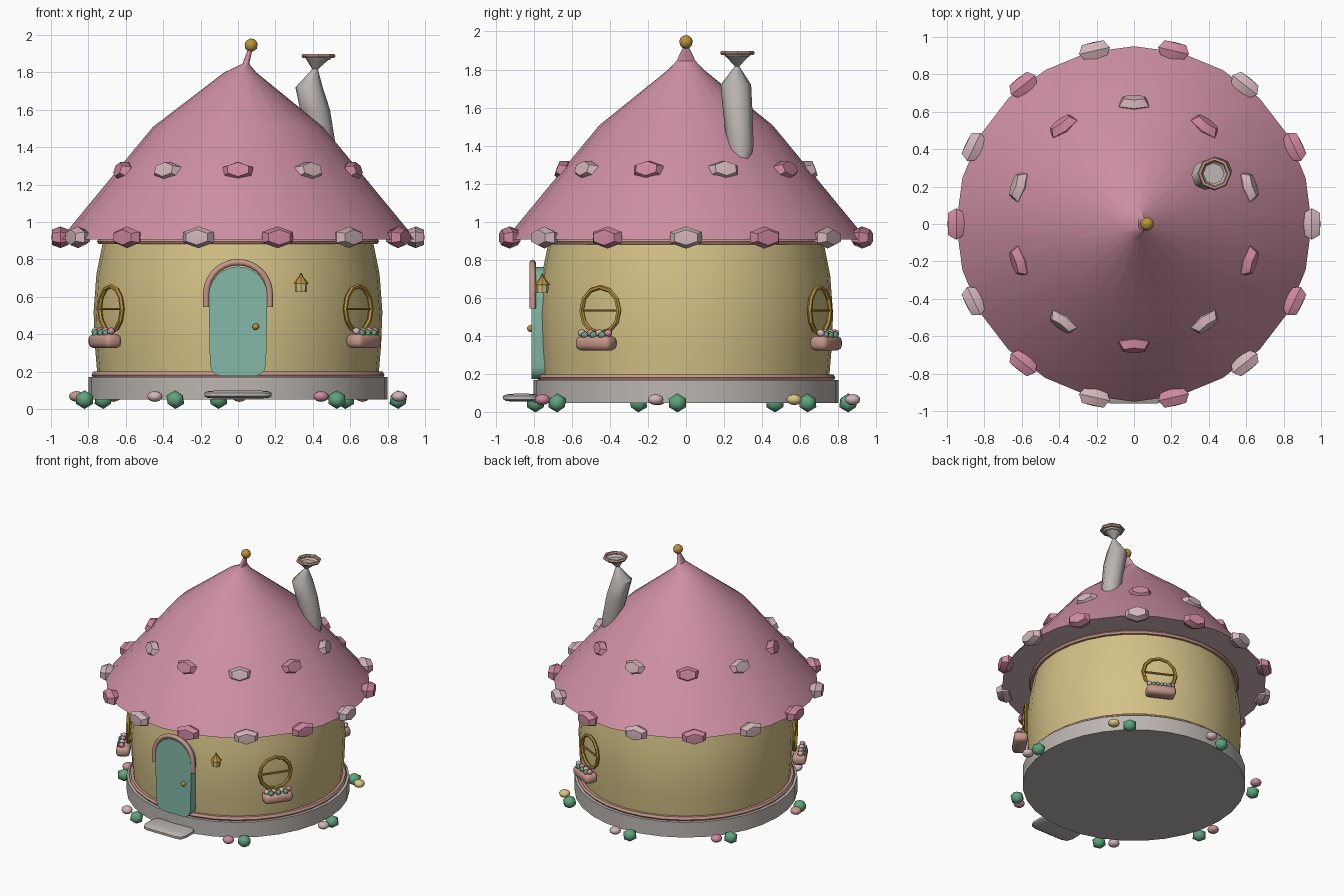
import bpy, bmesh, math
from math import sin, cos, pi, radians
from mathutils import Matrix, Vector

if "Cube" in bpy.data.objects:
    bpy.data.objects.remove(bpy.data.objects["Cube"])


def material(name, *srgb):
    """Flat material from 0-255 display values."""
    lin = [((c / 255 + 0.055) / 1.055) ** 2.4 for c in srgb] + [1]
    m = bpy.data.materials.new(name)
    m.use_nodes = True
    m.diffuse_color = lin
    m.node_tree.nodes["Principled BSDF"].inputs["Base Color"].default_value = lin
    return m


ROOF = material("roof pink", 206, 143, 165)
WALL = material("straw plaster", 211, 193, 134)
STONE = material("grey stone", 188, 182, 177)
TRIM = material("clay trim", 197, 150, 137)
TEAL = material("door teal", 132, 184, 167)
GOLD = material("gold", 186, 148, 56)
PALE = material("pale pink", 212, 182, 187)
ROSE = material("rose", 207, 136, 161)
LEAF = material("leaf green", 95, 164, 123)
LEMON = material("lemon bloom", 218, 198, 130)


def finish(name, bm, mat, smooth=None):
    bmesh.ops.recalc_face_normals(bm, faces=bm.faces)
    me = bpy.data.meshes.new(name)
    bm.to_mesh(me)
    bm.free()
    ob = bpy.data.objects.new(name, me)
    bpy.context.collection.objects.link(ob)
    me.materials.append(mat)
    if smooth:
        bpy.ops.object.select_all(action="DESELECT")
        bpy.context.view_layer.objects.active = ob
        ob.select_set(True)
        bpy.ops.object.shade_smooth_by_angle(angle=radians(smooth))
    return ob


def loft(name, rings, sides, mat, smooth=None):
    """Stack of elliptical rings: (x, y, z, radius x, radius y)."""
    bm = bmesh.new()
    loops = [[bm.verts.new((x + rx * cos(2 * pi * i / sides), y + ry * sin(2 * pi * i / sides), z))
              for i in range(sides)] for x, y, z, rx, ry in rings]
    for a, b in zip(loops, loops[1:]):
        for i in range(sides):
            j = (i + 1) % sides
            bm.faces.new((a[i], a[j], b[j], b[i]))
    bm.faces.new(loops[0])
    bm.faces.new(loops[-1])
    return finish(name, bm, mat, smooth)


def lathe(name, profile, sides, mat, smooth=None, at=(0, 0)):
    return loft(name, [(*at, z, r, r) for r, z in profile], sides, mat, smooth)


def tube(name, path, radius, mat, closed=False, sides=6, matrix=Matrix(), smooth=None):
    """Round tube along a planar path."""
    bm = bmesh.new()
    pts = [Vector(p) for p in path]
    n = len(pts)
    axis = (pts[1] - pts[0]).cross(pts[n // 2] - pts[0])
    axis = axis.normalized() if axis.length > 1e-6 else Vector((0, 0, 1))
    loops = []
    for k, p in enumerate(pts):
        before = pts[k - 1] if closed or k else p
        after = pts[(k + 1) % n] if closed or k < n - 1 else p
        side = (after - before).normalized().cross(axis)
        loops.append([bm.verts.new(p + radius * (side * cos(2 * pi * i / sides) + axis * sin(2 * pi * i / sides)))
                      for i in range(sides)])
    for k in range(n if closed else n - 1):
        a, b = loops[k], loops[(k + 1) % n]
        for i in range(sides):
            j = (i + 1) % sides
            bm.faces.new((a[i], a[j], b[j], b[i]))
    if not closed:
        bm.faces.new(loops[0])
        bm.faces.new(loops[-1])
    bm.transform(matrix)
    return finish(name, bm, mat, smooth)


def circle(rx, ry, n, z=0.0, x=0.0, y=0.0):
    return [(x + rx * cos(2 * pi * i / n), y + ry * sin(2 * pi * i / n), z) for i in range(n)]


def around(deg, radius, z):
    """Local frame on the wall: x points outward, y along the wall."""
    a = radians(deg)
    return Matrix.Translation((radius * cos(a), radius * sin(a), z)) @ Matrix.Rotation(a, 4, "Z")


def blob(name, matrix, size, mat, detail=1):
    bm = bmesh.new()
    bmesh.ops.create_icosphere(bm, subdivisions=detail, radius=1, matrix=matrix @ Matrix.Diagonal((*size, 1)))
    return finish(name, bm, mat, 60)


def pebble(name, matrix, size, mat):
    """Six-sided stone with flattened inner and outer ends."""
    bm = bmesh.new()
    bmesh.ops.create_uvsphere(bm, u_segments=6, v_segments=4, radius=1)
    for v in bm.verts:
        v.co.z = max(-0.75, min(0.75, v.co.z))
    turn = Matrix.Rotation(pi / 2, 4, "X") @ Matrix.Rotation(pi / 2, 4, "Y")
    bm.transform(matrix @ Matrix.Diagonal((*size, 1)) @ turn)
    return finish(name, bm, mat, 40)


def rounded_box(name, matrix, size, mat, bevel):
    bm = bmesh.new()
    bmesh.ops.create_cube(bm, size=1, matrix=Matrix.Diagonal((*size, 1)))
    bmesh.ops.bevel(bm, geom=bm.edges[:], offset=bevel, segments=2, profile=0.5, affect="EDGES")
    bm.transform(matrix)
    return finish(name, bm, mat, 50)


# House body
lathe("foundation", [(0.8, 0.05), (0.8, 0.17)], 32, STONE, 30)
lathe("wall", [(0.75, 0.16), (0.765, 0.34), (0.772, 0.52), (0.757, 0.72), (0.72, 0.905)], 32, WALL, 30)
tube("lower_trim", circle(0.764, 0.764, 32, 0.182), 0.02, TRIM, closed=True, smooth=40)
tube("upper_trim", circle(0.737, 0.737, 32, 0.896), 0.017, TRIM, closed=True, smooth=40)

# Roof with a bent tip, a paler underside and a finial ball
roof = loft("roof", [(0, 0, 0.907, 0.95, 0.95), (0, 0, 1.508, 0.455, 0.455), (0.012, 0, 1.80, 0.085, 0.092),
                     (0.042, 0, 1.845, 0.018, 0.05), (0.066, 0, 1.925, 0.012, 0.012)], 24, ROOF, 35)
roof.data.materials.append(PALE)
for face in roof.data.polygons:
    face.material_index = int(face.normal.z < -0.9)
blob("roof_finial", Matrix.Translation((0.07, 0, 1.945)), (0.036,) * 3, GOLD, 2)

# Stones set around the eave and halfway up the roof
for row, count, start, radius, z, size, tilt in (
        ("eave", 14, 0, 0.95, 0.918, (0.062, 0.097, 0.058), 0),
        ("upper", 10, 18, 0.637, 1.267, (0.06, 0.092, 0.057), -20)):
    for i in range(count):
        frame = around(start + i * 360 / count, radius, z) @ Matrix.Rotation(radians(tilt), 4, "Y")
        pebble(f"{row}_stone_{i + 1}", frame, size, ROSE if i % 2 else PALE)

# Leaning chimney with a pinched neck and flared pot
loft("chimney", [(0.463, 0.287, 1.32, 0.055, 0.05), (0.452, 0.285, 1.40, 0.072, 0.07),
                 (0.412, 0.27, 1.6, 0.08, 0.078), (0.38, 0.262, 1.72, 0.073, 0.08),
                 (0.412, 0.268, 1.817, 0.015, 0.012), (0.43, 0.27, 1.885, 0.075, 0.075),
                 (0.43, 0.27, 1.865, 0.06, 0.06)], 8, STONE, 50)
tube("chimney_rim", circle(0.078, 0.078, 8, 1.887, 0.43, 0.27), 0.013, TRIM, closed=True)

# Door: rounded outline with a softly domed face
bm = bmesh.new()
outline = [(0.157 * cos(pi * i / 12), 0.605 + 0.157 * sin(pi * i / 12)) for i in range(13)]
for cx, start in ((-0.085, pi), (0.085, 1.5 * pi)):
    outline += [(cx + 0.065 * cos(start + k * pi / 6), 0.24 + 0.065 * sin(start + k * pi / 6)) for k in range(4)]
front = bm.faces.new([bm.verts.new((x, -0.81, z)) for x, z in outline])
bmesh.ops.inset_region(bm, faces=[front], thickness=0.03, use_boundary=True)
rim = [e for e in bm.edges if e.is_boundary]
back = [v for v in bmesh.ops.extrude_edge_only(bm, edges=rim)["geom"] if isinstance(v, bmesh.types.BMVert)]
for v in {v for e in rim for v in e.verts}:
    v.co.y = -0.787
for v in back:
    v.co.y = -0.72
finish("door", bm, TEAL, 75)
arch = [(0.17, -0.805, 0.545)] + [(0.17 * cos(pi * i / 14), -0.805, 0.615 + 0.17 * sin(pi * i / 14))
                                  for i in range(15)] + [(-0.17, -0.805, 0.545)]
tube("door_arch", arch, 0.017, TRIM, sides=8, smooth=50)
blob("door_knob", Matrix.Translation((0.095, -0.817, 0.44)), (0.018,) * 3, GOLD, 2)
rounded_box("door_step", Matrix.Translation((0, -0.865, 0.077)) @ Matrix.Diagonal((1, 1, 0.22, 1)),
            (0.36, 0.19, 0.19), STONE, 0.055)

# Wall lantern
spot = (0.337, -0.755)
lathe("lantern_body", [(0.031, 0.626), (0.034, 0.676)], 8, WALL, at=spot)
lathe("lantern_cap", [(0.042, 0.67), (0.012, 0.708), (0.004, 0.728)], 8, GOLD, at=spot)

# Round windows, each with a flower box
for n, deg in enumerate((-35, 63.5, 210), 1):
    frame = around(deg, 0.785, 0.535)
    ring = [(0, y, z) for y, z, _ in circle(0.12, 0.122, 12)]
    tube(f"window_{n}_frame", ring, 0.013, GOLD, closed=True, matrix=frame)
    tube(f"window_{n}_bar", [(0, -0.12, 0), (0, 0, 0), (0, 0.12, 0)], 0.007, GOLD, matrix=frame)
    rounded_box(f"window_{n}_planter", around(deg, 0.822, 0.363), (0.1, 0.215, 0.075), TRIM, 0.026)
    for k in range(7):
        bloom = k % 2 == 0
        place = around(deg, 0.832 if bloom else 0.845, 0.416 if bloom else 0.405)
        blob(f"window_{n}_plant_{k + 1}", place @ Matrix.Translation((0, -0.084 + 0.028 * k, 0)),
             (0.024, 0.023, 0.022), (PALE, ROSE)[k // 2 % 2] if bloom else LEAF)

# Shrubs and blossoms around the foundation
blossoms = (PALE, ROSE, PALE, TRIM, ROSE, PALE, LEMON)
for n, (deg, mat) in enumerate(zip((-3, -52, -113, -163, 147, 97, 48), blossoms), 1):
    blob(f"shrub_{n}", around(deg, 0.858, 0.05), (0.053, 0.053, 0.05), LEAF)
    blob(f"blossom_{n}", around(deg - 7.5, 0.875, 0.067), (0.041, 0.042, 0.029), mat, 2)
